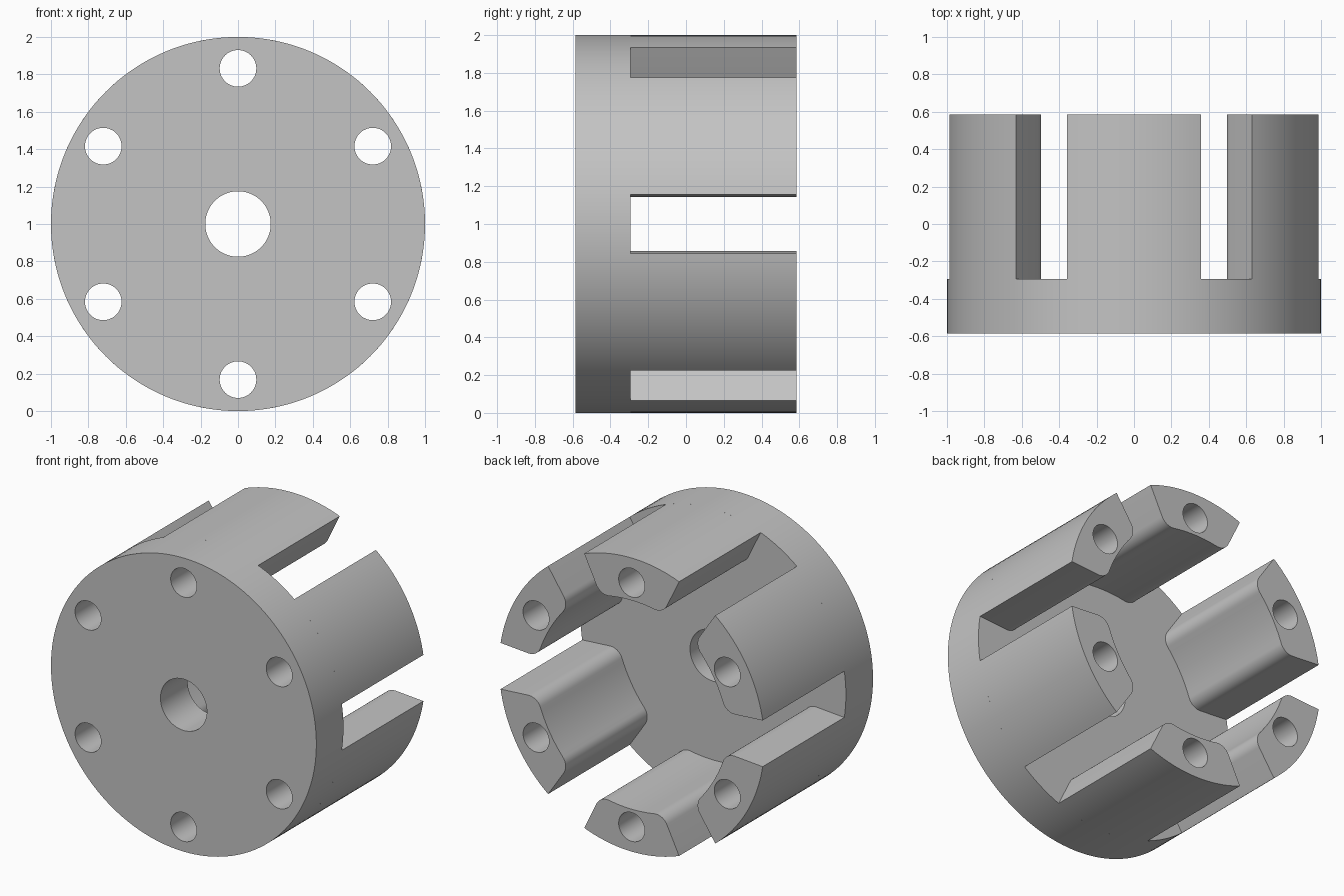
import bpy, bmesh
from math import sin, cos, pi, radians, tau, atan2
from mathutils import Matrix, Vector

cube = bpy.data.objects.get("Cube")
if cube:
    bpy.data.objects.remove(cube, do_unlink=True)

FRONT, STEP, BACK = -0.585, -0.293, 0.585
HOLE_RING, HOLE_R, BORE_R = 0.832, 0.098, 0.175

grey = bpy.data.materials.new("light_grey")
grey.use_nodes = True
colour = (0.55, 0.55, 0.55, 1)
grey.diffuse_color = colour
grey.node_tree.nodes["Principled BSDF"].inputs["Base Color"].default_value = colour


def circle(cx, cy, r, n):
    return [(cx + r * cos(tau * i / n), cy + r * sin(tau * i / n)) for i in range(n)]


def arc(cx, cy, r, start, end, n):
    return [(cx + r * cos(start + (end - start) * i / n),
             cy + r * sin(start + (end - start) * i / n)) for i in range(n + 1)]


def plate(name, outlines, y0, y1):
    """Extrude filled outlines (holes included) along y, from y0 to y1."""
    curve = bpy.data.curves.new(name + "_outline", "CURVE")
    curve.dimensions = "2D"
    curve.fill_mode = "BOTH"
    curve.extrude = (y1 - y0) / 2
    for pts in outlines:
        spline = curve.splines.new("POLY")
        spline.points.add(len(pts) - 1)
        for p, (x, y) in zip(spline.points, pts):
            p.co = (x, y, 0, 1)
        spline.use_cyclic_u = True
    helper = bpy.data.objects.new(name + "_helper", curve)
    bpy.context.collection.objects.link(helper)
    bpy.context.view_layer.update()
    mesh = bpy.data.meshes.new_from_object(
        helper.evaluated_get(bpy.context.evaluated_depsgraph_get()))
    bpy.data.objects.remove(helper, do_unlink=True)
    bpy.data.curves.remove(curve)

    # Stand the plate upright and weld the caps to the walls
    mesh.transform(Matrix.Translation((0, (y0 + y1) / 2, 1)) @ Matrix.Rotation(pi / 2, 4, "X"))
    bm = bmesh.new()
    bm.from_mesh(mesh)
    bmesh.ops.remove_doubles(bm, verts=bm.verts, dist=1e-5)
    bmesh.ops.recalc_face_normals(bm, faces=bm.faces)
    bm.to_mesh(mesh)
    bm.free()
    mesh.name = name
    mesh.materials.clear()
    mesh.materials.append(grey)
    obj = bpy.data.objects.new(name, mesh)
    bpy.context.collection.objects.link(obj)
    bpy.ops.object.select_all(action="DESELECT")
    obj.select_set(True)
    bpy.context.view_layer.objects.active = obj
    bpy.ops.object.shade_smooth_by_angle(angle=radians(30))
    return obj


def turned(pts, angle):
    c, s = cos(angle), sin(angle)
    return [(c * x - s * y, s * x + c * y) for x, y in pts]


# Front disc with the central bore and six bolt holes
bolt_hole = circle(0, HOLE_RING, HOLE_R, 48)
holes = [turned(bolt_hole, k * tau / 6) for k in range(6)]
plate("front_disc", [circle(0, 0, 1, 144), circle(0, 0, BORE_R, 64)] + holes, FRONT, STEP)

# Jaw cross-section: outer arc, slanted walls, rounded corners, hollow inner side
half_angle = radians(20.95)
outer = arc(0, 0, 1, pi / 2 + half_angle, pi / 2 - half_angle, 20)
corner = arc(0.185, 0.785, 0.09, radians(-26), radians(-100), 10)
end = Vector(corner[-1])
R = end.x / sin(radians(10))
low = end.y - R * cos(radians(10))
hollow = arc(0, low + 2 * R * cos(radians(10)) - 2 * R * cos(radians(10)), R,
             radians(80), radians(100), 10)[1:-1]
left_corner = [(-x, y) for x, y in reversed(corner)]
jaw = outer + corner + hollow + left_corner

# Six jaws around the axis, each with its bolt hole
for k in range(6):
    a = k * tau / 6
    plate("jaw_%d" % (k + 1), [turned(jaw, a), holes[k]], STEP, BACK)
